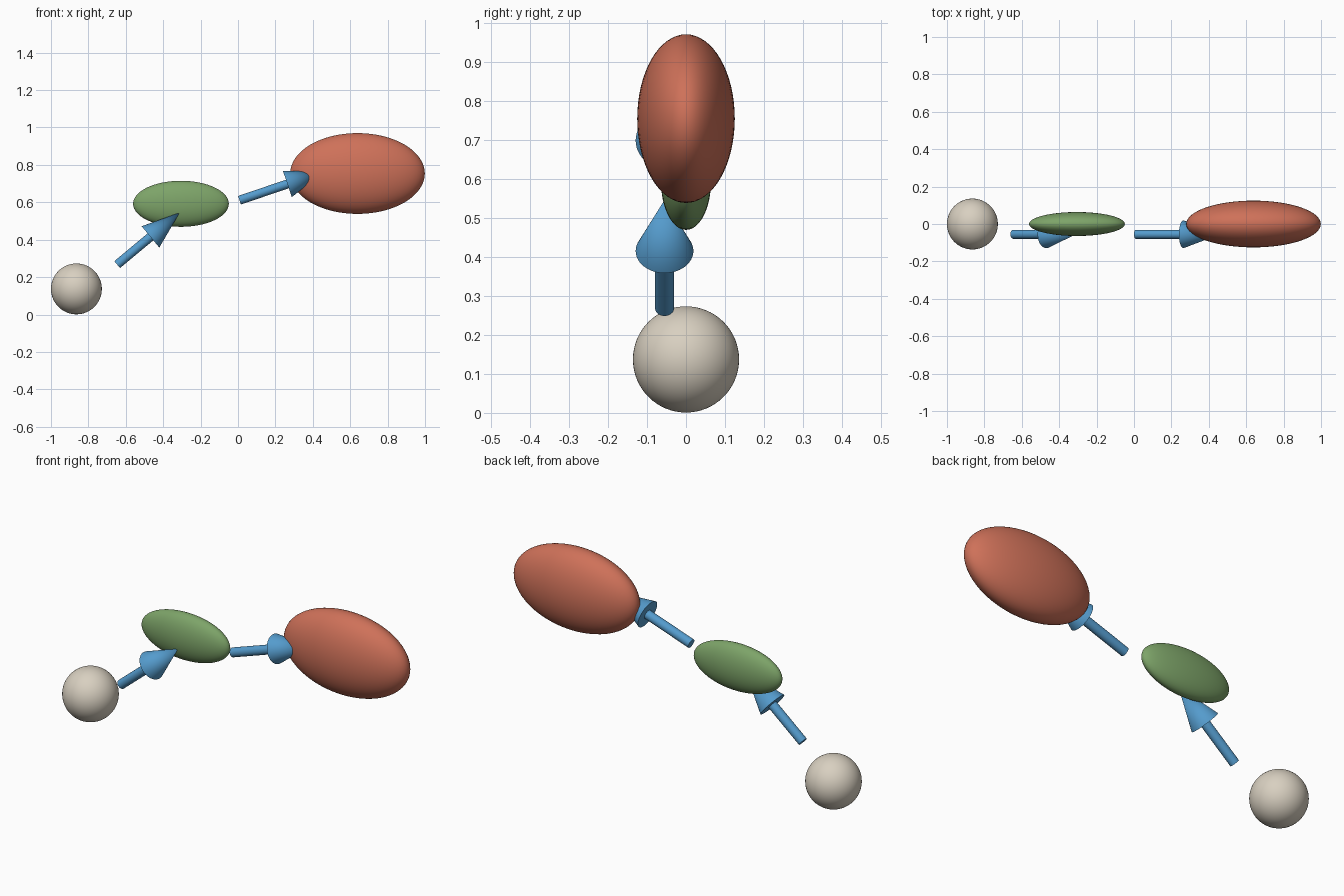
import bpy
import math
from mathutils import Vector

cube = bpy.data.objects.get("Cube")
if cube:
    bpy.data.objects.remove(cube, do_unlink=True)


def make_material(name, rgb):
    mat = bpy.data.materials.new(name)
    mat.use_nodes = True
    colour = (*rgb, 1.0)
    mat.diffuse_color = colour
    mat.node_tree.nodes["Principled BSDF"].inputs["Base Color"].default_value = colour
    return mat


def finish(name, mat):
    obj = bpy.context.object
    obj.name = name
    obj.data.materials.append(mat)
    bpy.ops.object.shade_smooth_by_angle(angle=math.radians(40))
    return obj


def ellipsoid(name, centre, radii, mat):
    bpy.ops.mesh.primitive_uv_sphere_add(segments=64, ring_count=32, radius=1, location=centre)
    bpy.context.object.scale = radii
    bpy.ops.object.transform_apply(location=False, rotation=False, scale=True)
    finish(name, mat)


def arrow(name, start, neck, head_length, mat):
    """Round shaft from start to neck, then a cone head along the same line."""
    start, neck = Vector(start), Vector(neck)
    direction = (neck - start).normalized()
    rotation = direction.to_track_quat("Z", "Y").to_euler()
    bpy.ops.mesh.primitive_cylinder_add(vertices=32, radius=0.024, depth=(neck - start).length,
                                        location=(start + neck) / 2, rotation=rotation)
    finish(name + "_shaft", mat)
    bpy.ops.mesh.primitive_cone_add(vertices=48, radius1=0.074, radius2=0, depth=head_length,
                                    location=neck + direction * head_length / 2, rotation=rotation)
    finish(name + "_head", mat)


cream = make_material("cream", (0.69, 0.63, 0.53))
green = make_material("leaf green", (0.205, 0.37, 0.14))
red = make_material("terracotta red", (0.62, 0.165, 0.10))
blue = make_material("sky blue", (0.09, 0.33, 0.61))

# Three bodies growing from a ball to stretched ellipsoids
ellipsoid("small_ball", (-0.864, 0, 0.137), (0.136, 0.136, 0.136), cream)
ellipsoid("middle_ellipsoid", (-0.305, 0, 0.592), (0.256, 0.064, 0.123), green)
ellipsoid("large_ellipsoid", (0.639, 0, 0.754), (0.36, 0.125, 0.216), red)

# Arrows linking the bodies, set slightly to the front
arrow("lower_arrow", (-0.646, -0.055, 0.267), (-0.468, -0.055, 0.415), 0.204, blue)
arrow("upper_arrow", (0.008, -0.055, 0.611), (0.264, -0.055, 0.698), 0.208, blue)
